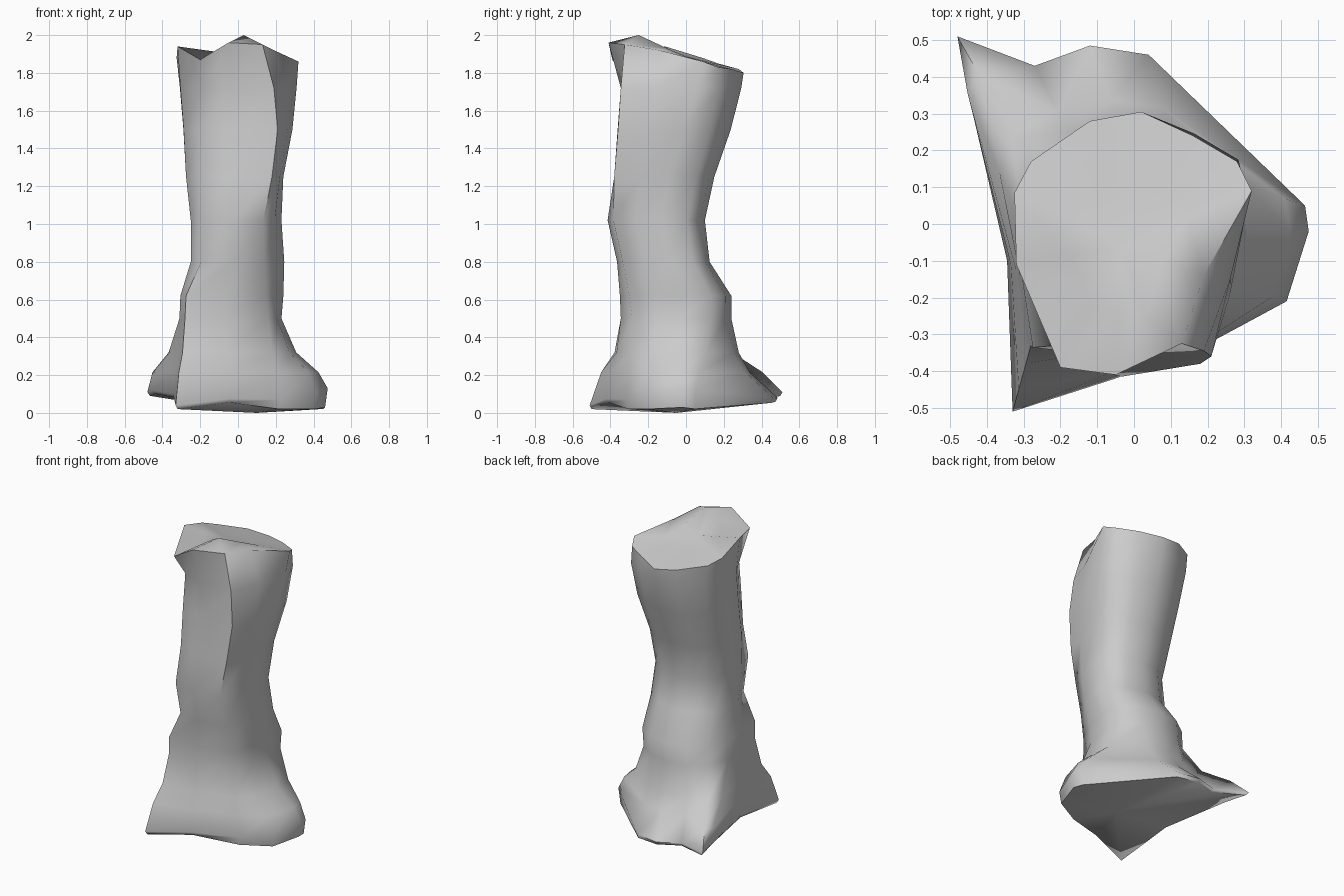
import bpy, bmesh
from mathutils import Vector

if "Cube" in bpy.data.objects:
    bpy.data.objects.remove(bpy.data.objects["Cube"])

# Weathered pillar: one loft of 12-sided rings, counter-clockwise from +x

# Rounded, irregular cross-section shared by the shaft (unit box)
SHAPE = [(1, .1), (.96, .64), (.55, .9), (.05, 1), (-.45, .92), (-.85, .65),
         (-1, .2), (-1, -.3), (-.78, -.85), (-.1, -1), (.8, -.82), (.98, -.45)]

# Flared, pointed foot outline
FOOT = [Vector(p) for p in [
    (.475, -.02, .13), (.465, .05, .12), (.04, .46, .08), (-.12, .485, .08),
    (-.27, .43, .09), (-.48, .51, .11), (-.45, .35, .12), (-.345, -.1, .10),
    (-.33, -.51, .04), (-.05, -.42, .075), (.23, -.31, .07), (.415, -.21, .10)]]

# How far each side of the foot has spread at mid height
SPREAD = [.8, .78, .42, .4, .42, .72, 1.02, .7, .66, .75, .75, .8]

# Uneven broken rim at the top
RIM = [Vector(p) for p in [
    (.32, .09, 1.86), (.28, .17, 1.83), (.16, .24, 1.82), (.02, .305, 1.80),
    (-.12, .28, 1.82), (-.28, .17, 1.85), (-.325, .085, 1.88), (-.32, -.11, 1.94),
    (-.2, -.39, 1.87), (-.05, -.41, 1.96), (.13, -.325, 1.95), (.19, -.14, 1.92)]]

# Shaft stations: z, xmin, xmax, ymin, ymax, blend towards rim,
# front-left corner push, front-right ridge x and y
SHAFT = [(.50, -.31, .23, -.345, .24, 0, .03, .16, -.285),
         (.62, -.305, .24, -.35, .24, 0, .03, .15, -.30),
         (.80, -.25, .245, -.365, .125, 0, 0, .14, -.335),
         (1.02, -.25, .23, -.415, .10, 0, 0, .135, -.385),
         (1.25, -.275, .24, -.38, .15, 0, -.02, .18, -.38),
         (1.50, -.28, .28, -.35, .22, .2, -.02, .21, -.36),
         (1.72, -.29, .30, -.28, .28, .5, -.025, .19, -.345)]


def section(z, x0, x1, y0, y1, to_rim, push, rx, ry):
    ring = [Vector(((x0 + x1) / 2 + u * (x1 - x0) / 2,
                    (y0 + y1) / 2 + v * (y1 - y0) / 2, z)) for u, v in SHAPE]
    ring = [p.lerp(Vector((r.x, r.y, z)), to_rim) for p, r in zip(ring, RIM)]
    ring[8] += Vector((-push, -push, 0))
    ring[10] = Vector((rx, ry, z))
    ring[11] = ring[10].lerp(ring[0], .5) + Vector((.012, -.006, 0))
    return ring


def flare(scale, z):
    ring = [a.lerp(b, t * scale) for a, b, t in zip(section(*SHAFT[0]), FOOT, SPREAD)]
    for p in ring:
        p.z = z
    return ring


# Underside edge, lower on the right
under = [Vector((p.x * .97, p.y * .98,
                 max(.02, p.z - .02 - .08 * max(0, p.x / .47)))) for p in FOOT]

rings = [under, FOOT, flare(1, .215), flare(.4, .32)]
rings += [section(*s) for s in SHAFT]
rings.append(RIM)

bm = bmesh.new()
loops = [[bm.verts.new(p) for p in ring] for ring in rings]
for a, b in zip(loops, loops[1:]):
    for i in range(12):
        j = (i + 1) % 12
        bm.faces.new((a[i], a[j], b[j], b[i]))

# Underside fan
low = bm.verts.new((.1, -.05, 0))
for i in range(12):
    bm.faces.new((loops[0][(i + 1) % 12], loops[0][i], low))

# Lumpy top cap: inner ring rising to an off-centre peak
mid = Vector((-.03, -.06, 1.9))
inner = [bm.verts.new(p.lerp(mid, .5)) for p in RIM]
inner[9].co.z, inner[11].co.z = 1.96, 1.93
inner[10].co = (.03, -.25, 2.0)
centre = bm.verts.new(mid)
for i in range(12):
    j = (i + 1) % 12
    bm.faces.new((loops[-1][i], loops[-1][j], inner[j], inner[i]))
    bm.faces.new((inner[i], inner[j], centre))
bmesh.ops.recalc_face_normals(bm, faces=bm.faces)

mesh = bpy.data.meshes.new("stone_pillar")
bm.to_mesh(mesh)
bm.free()
obj = bpy.data.objects.new("stone_pillar", mesh)
bpy.context.collection.objects.link(obj)
bpy.context.view_layer.objects.active = obj
obj.select_set(True)
bpy.ops.object.shade_smooth_by_angle(angle=1.05)
